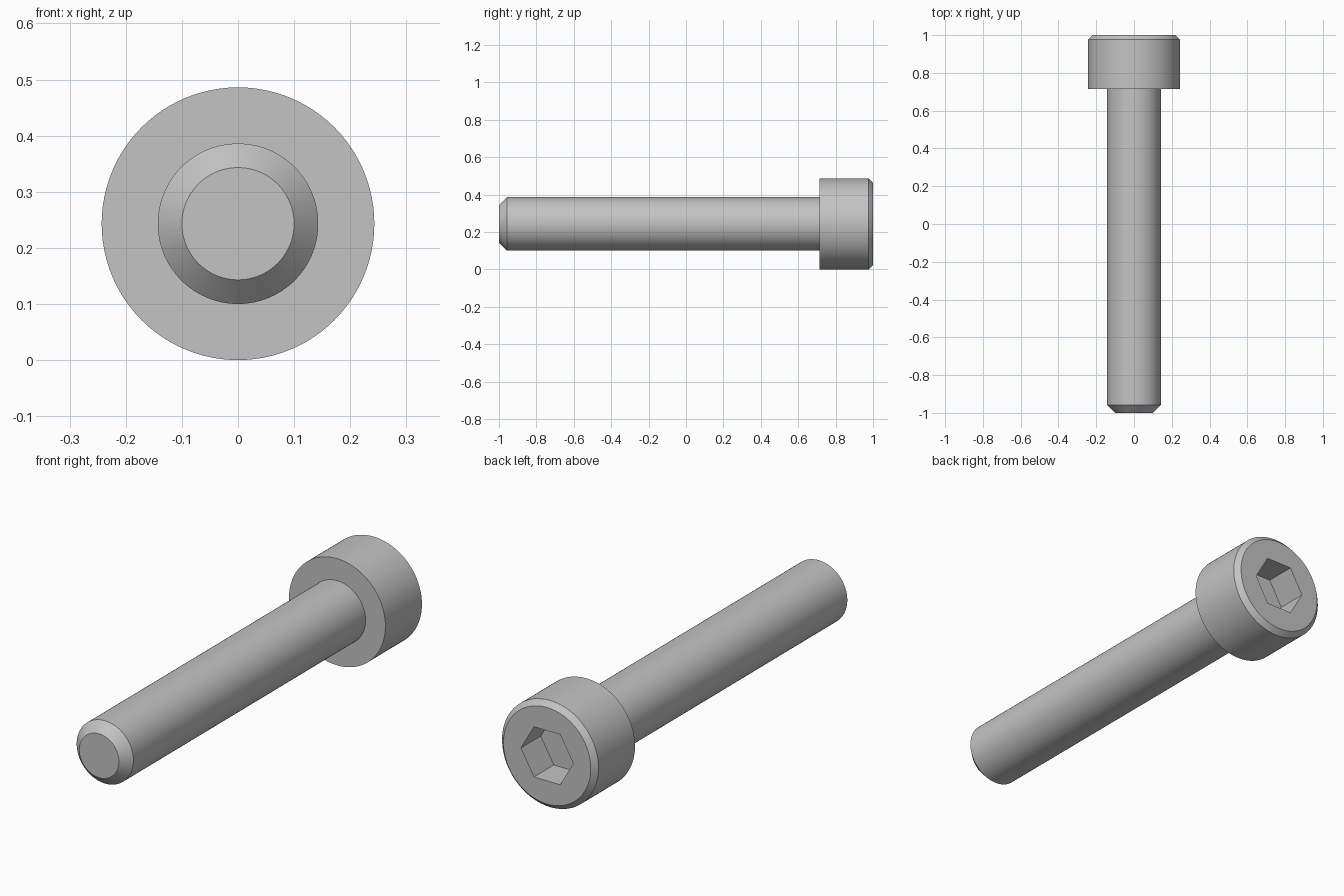
import bpy
import bmesh
import math

SEGMENTS = 96
HEAD_R = 0.243
SHANK_R = 0.143
SEAT_Y = 0.714  # underside of the head

if "Cube" in bpy.data.objects:
    bpy.data.objects.remove(bpy.data.objects["Cube"], do_unlink=True)

# Single plain steel colour
steel = bpy.data.materials.new("steel_grey")
steel.use_nodes = True
colour = (0.55, 0.55, 0.55, 1)
steel.diffuse_color = colour
steel.node_tree.nodes["Principled BSDF"].inputs["Base Color"].default_value = colour


def ring(bm, y, radius, hexagonal=False):
    """Loop of points around the screw axis, round or hexagonal."""
    verts = []
    for i in range(SEGMENTS):
        a = math.tau * i / SEGMENTS
        r = radius
        if hexagonal:  # radius is the corner radius, corners on the x axis
            sixth = math.pi / 3
            r *= math.cos(sixth / 2) / math.cos(a % sixth - sixth / 2)
        verts.append(bm.verts.new((r * math.cos(a), y, HEAD_R + r * math.sin(a))))
    return verts


def turned_part(name, sections):
    """Skin a series of rings and cap both ends."""
    bm = bmesh.new()
    rings = [ring(bm, *s) for s in sections]
    for low, high in zip(rings, rings[1:]):
        for i in range(SEGMENTS):
            j = (i + 1) % SEGMENTS
            bm.faces.new((low[i], low[j], high[j], high[i]))
    bm.faces.new(rings[0])
    bm.faces.new(rings[-1])
    bmesh.ops.recalc_face_normals(bm, faces=bm.faces)
    mesh = bpy.data.meshes.new(name)
    bm.to_mesh(mesh)
    bm.free()
    mesh.materials.append(steel)
    part = bpy.data.objects.new(name, mesh)
    bpy.context.collection.objects.link(part)
    bpy.ops.object.select_all(action="DESELECT")
    part.select_set(True)
    bpy.context.view_layer.objects.active = part
    bpy.ops.object.shade_smooth_by_angle(angle=math.radians(20))
    return part


# Shank with chamfered tip, running slightly into the head
turned_part("shank", [
    (-1, 0.1),
    (-0.957, SHANK_R),
    (SEAT_Y + 0.02, SHANK_R),
])

# Cylindrical head with chamfered rim and hexagonal socket
turned_part("head", [
    (SEAT_Y, HEAD_R),
    (0.977, HEAD_R),
    (1, 0.22),
    (1, 0.132, True),
    (0.857, 0.132, True),
])
